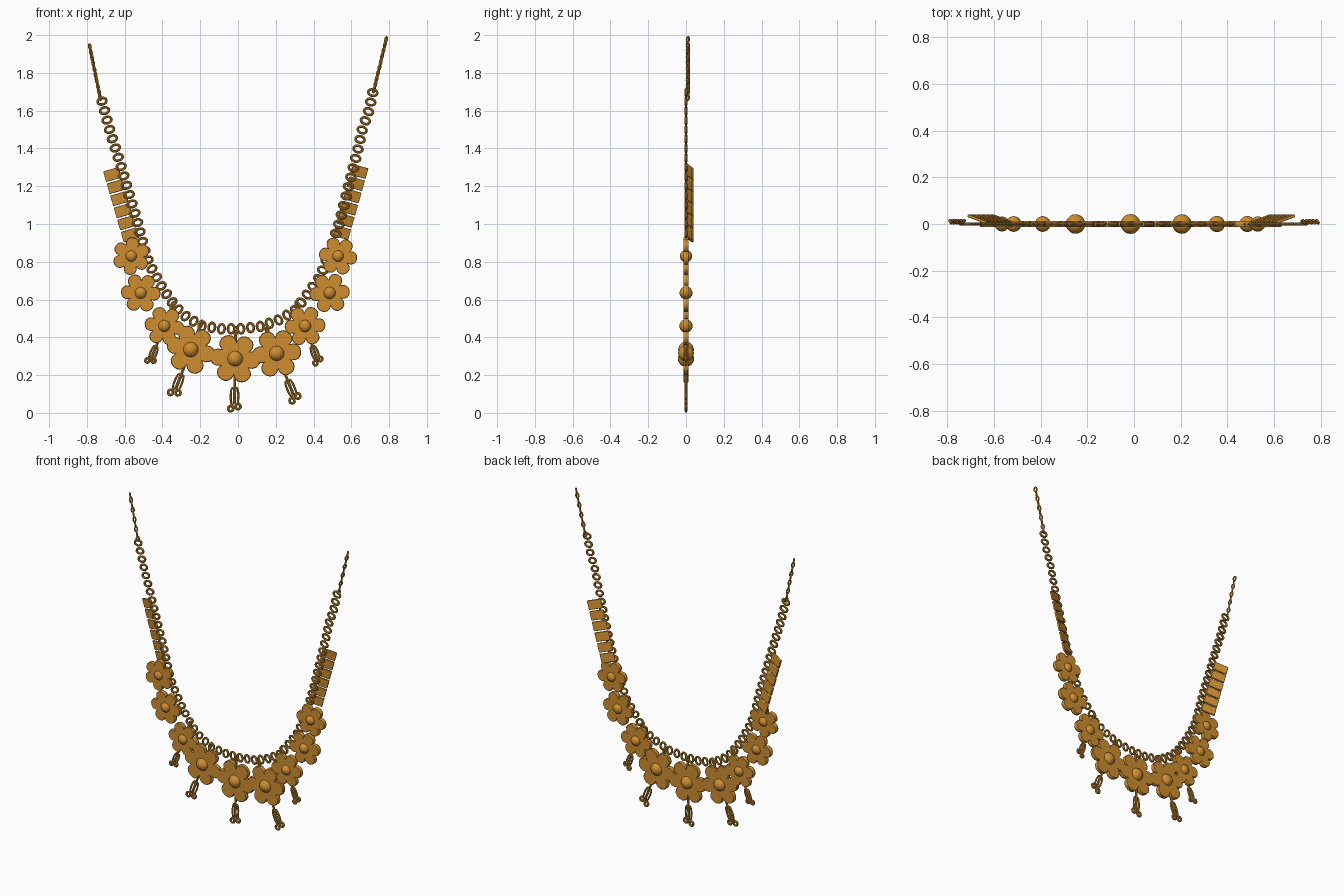
import bpy, bmesh
from math import sin, cos, pi, radians, atan2, hypot
from mathutils import Matrix, Vector

cube = bpy.data.objects.get("Cube")
if cube:
    bpy.data.objects.remove(cube)

gold = bpy.data.materials.new("warm gold")
gold.use_nodes = True
colour = (0.62, 0.27, 0.03, 1)
gold.diffuse_color = colour
gold.node_tree.nodes["Principled BSDF"].inputs["Base Color"].default_value = colour


def finish(bm, name):
    """Turn a bmesh into a named, shaded object."""
    bmesh.ops.recalc_face_normals(bm, faces=bm.faces)
    mesh = bpy.data.meshes.new(name)
    bm.to_mesh(mesh)
    bm.free()
    mesh.materials.append(gold)
    ob = bpy.data.objects.new(name, mesh)
    bpy.context.collection.objects.link(ob)
    bpy.ops.object.select_all(action='DESELECT')
    ob.select_set(True)
    bpy.context.view_layer.objects.active = ob
    bpy.ops.object.shade_smooth_by_angle(angle=radians(40))
    return ob


def frame(x, z, angle, y=0.0):
    """Local X runs along the angle in the front plane, local Y goes back."""
    return Matrix.Translation((x, y, z)) @ Matrix.Rotation(-angle, 4, 'Y')


def add_ring(bm, m, a, b, wire, major=18, minor=8):
    """Oval wire link, half sizes a along local X and b along local Z."""
    loops = []
    for i in range(major):
        t = 2 * pi * i / major
        loop = []
        for j in range(minor):
            s = 2 * pi * j / minor
            k = wire * cos(s)
            loop.append(bm.verts.new(m @ Vector(
                ((a + k) * cos(t), wire * sin(s), (b + k) * sin(t)))))
        loops.append(loop)
    for i in range(major):
        p, q = loops[i], loops[(i + 1) % major]
        for j in range(minor):
            n = (j + 1) % minor
            bm.faces.new((p[j], q[j], q[n], p[n]))


def add_rod(bm, m, start, end, radius):
    """Thin round rod along local X."""
    place = Matrix.Translation(((start + end) / 2, 0, 0)) @ Matrix.Rotation(pi / 2, 4, 'Y')
    bmesh.ops.create_cone(bm, cap_ends=True, segments=8, radius1=radius,
                          radius2=radius, depth=abs(end - start), matrix=m @ place)


def walk(points, spacing):
    """Evenly spaced position and direction along a polyline."""
    out, carry = [], 0.0
    for (x0, z0), (x1, z1) in zip(points, points[1:]):
        length = hypot(x1 - x0, z1 - z0)
        angle = atan2(z1 - z0, x1 - x0)
        d = carry
        while d <= length:
            f = d / length
            out.append((x0 + (x1 - x0) * f, z0 + (z1 - z0) * f, angle))
            d += spacing
        carry = d - length
    return out


# Main chain of oval links lying across its path
path = [(-.72, 1.65), (-.677, 1.49), (-.63, 1.34), (-.58, 1.17), (-.535, 1.02),
        (-.49, .845), (-.465, .78), (-.40, .66), (-.33, .56), (-.27, .505),
        (-.19, .46), (-.085, .445), (.01, .445), (.12, .458), (.21, .49),
        (.30, .54), (.376, .64), (.434, .72), (.49, .865), (.54, 1.02),
        (.577, 1.167), (.608, 1.29), (.635, 1.395), (.656, 1.495), (.693, 1.6),
        (.714, 1.70)]
bm = bmesh.new()
for x, z, angle in walk(path, 0.0515):
    add_ring(bm, frame(x, z, angle), 0.017, 0.024, 0.007)
finish(bm, "main_chain")

# Fine end chains, links twisted alternately
for name, ends in (("right_end_chain", [(-.73, 1.67), (-.787, 1.95)]),
                   ("left_end_chain", [(.72, 1.71), (.785, 1.98)])):
    bm = bmesh.new()
    for i, (x, z, angle) in enumerate(walk(ends, 0.0305)):
        turn = Matrix.Rotation(pi / 2 + (0.6 if i % 2 else -0.6), 4, 'X')
        add_ring(bm, frame(x, z, angle, 0.01) @ turn, 0.014, 0.008, 0.0055, 12, 6)
    finish(bm, name)

# Stacked thin bars behind the chain, outer edges tilted back
for name, top, bottom, tilt in (("right_bars", (-.665, 1.262), (-.572, .942), 20),
                                ("left_bars", (.642, 1.278), (.55, .955), -20)):
    bm = bmesh.new()
    angle = atan2(bottom[1] - top[1], bottom[0] - top[0])
    for i in range(6):
        f = i / 5
        x = top[0] + (bottom[0] - top[0]) * f
        z = top[1] + (bottom[1] - top[1]) * f
        bmesh.ops.create_cube(bm, size=1, matrix=frame(x, z, angle, 0.021)
                              @ Matrix.Rotation(radians(tilt), 4, 'X')
                              @ Matrix.Diagonal((0.058, 0.012, 0.088, 1)))
    bars = finish(bm, name)
    bevel = bars.modifiers.new("soft_edges", 'BEVEL')
    bevel.width = 0.003
    bevel.segments = 2


def add_petal(bm, m, reach, width, thick):
    """Rounded petal, narrow at the flower centre, with softened rims."""
    n = 16
    rings = []
    for y, inset in ((-thick, .94), (-thick * .7, 1), (thick * .7, 1), (thick, .94)):
        loop = []
        for i in range(n):
            t = 2 * pi * i / n
            x = reach * (.56 + .44 * cos(t) * inset)
            z = width * sin(t) * inset * (.86 + .26 * cos(t))
            loop.append(bm.verts.new(m @ Vector((x, y, z))))
        rings.append(loop)
    for p, q in zip(rings, rings[1:]):
        for i in range(n):
            j = (i + 1) % n
            bm.faces.new((p[i], p[j], q[j], q[i]))
    bm.faces.new(rings[0])
    bm.faces.new(rings[-1])


# Flowers: x, z, petal reach, rotation in degrees
flowers = [(-.565, .83, .10, 25), (-.515, .635, .105, -3), (-.39, .46, .105, -8),
           (-.25, .335, .13, -15), (-.015, .287, .133, -5), (.205, .315, .13, 5),
           (.355, .46, .108, 3), (.485, .635, .107, 5), (.53, .83, .102, -8)]
for i, (x, z, reach, turn) in enumerate(flowers):
    bm = bmesh.new()
    for k in range(6):
        add_petal(bm, frame(x, z, radians(turn + 60 * k)), reach, reach * .385, 0.013)
    finish(bm, f"flower_petals_{i + 1}")
    bm = bmesh.new()
    bmesh.ops.create_uvsphere(bm, u_segments=20, v_segments=12, radius=reach * .32,
                              matrix=frame(x, z, 0))
    finish(bm, f"flower_centre_{i + 1}")

# Pendants: flower index, hanging direction in degrees, drop length
for i, degrees, drop in ((2, -112, .215), (3, -111, .262), (4, -91, .277),
                         (5, -68, .275), (6, -70, .215)):
    x, z, reach, _ = flowers[i]
    m = frame(x, z, radians(degrees))
    size = reach / .13
    bm = bmesh.new()
    # Hanger linking the chain to the flower and the drop
    add_rod(bm, m, -reach * 1.15, drop - .09 * size, 0.007)
    add_ring(bm, m @ Matrix.Translation((-reach * 1.1, 0, 0)), 0.022, 0.009, 0.005)
    # Twin long links with a small ring at each tip
    for side in (-1, 1):
        tip = drop - (.012 if side > 0 else 0)
        link = m @ Matrix.Translation((drop - .075 * size, 0, side * .011 * size))
        add_ring(bm, link, .045 * size, .009 * size, .006)
        add_ring(bm, m @ Matrix.Translation((tip - .012, 0, side * .019 * size)),
                 .014 * size, .013 * size, .007)
    finish(bm, f"pendant_{i - 1}")
